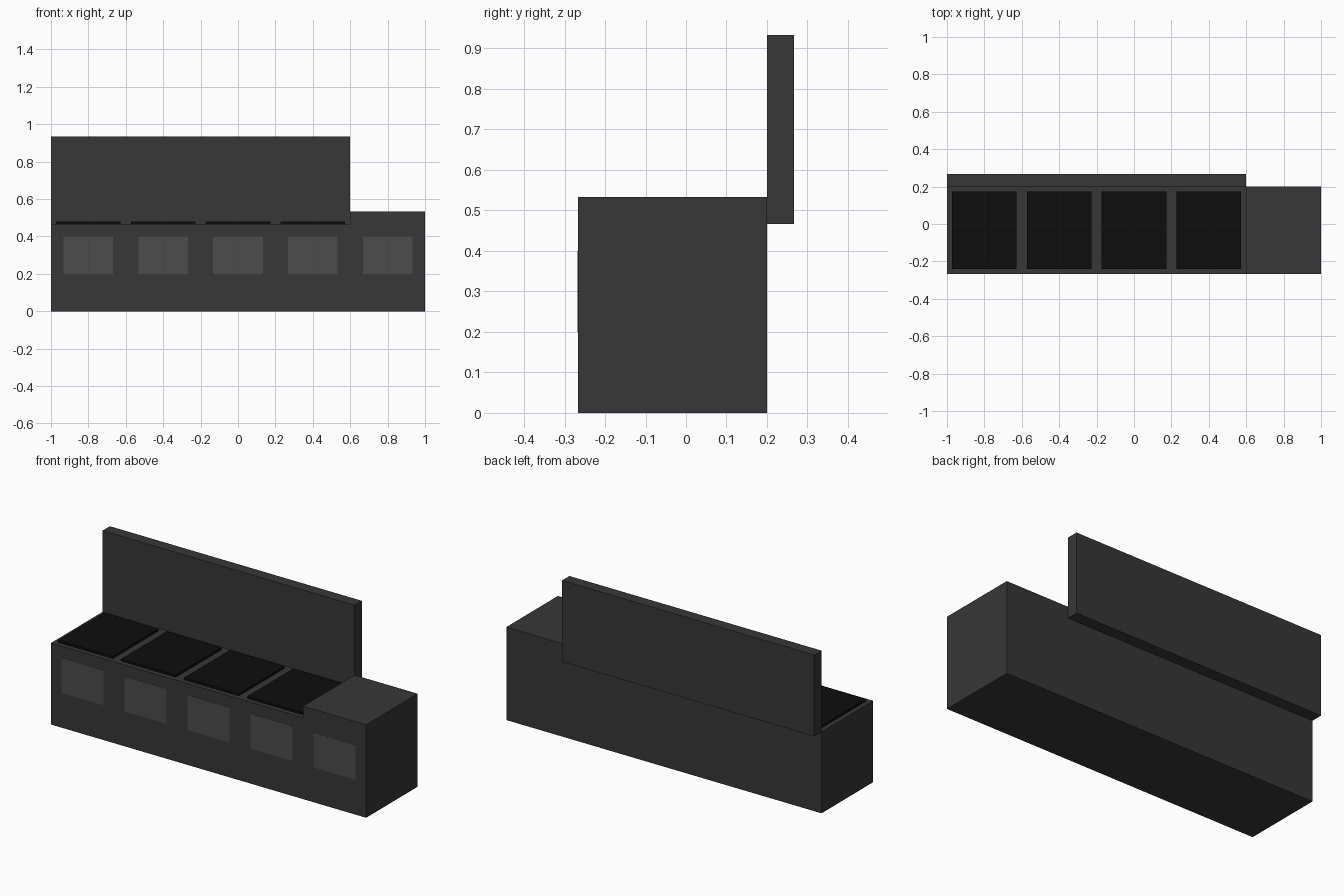
import bpy, bmesh

if "Cube" in bpy.data.objects:
    bpy.data.objects.remove(bpy.data.objects["Cube"])


def material(name, value):
    m = bpy.data.materials.new(name)
    m.diffuse_color = (value, value, value, 1)
    m.use_nodes = True
    m.node_tree.nodes["Principled BSDF"].inputs["Base Color"].default_value = m.diffuse_color
    return m


def add_object(name, bm, mat):
    bmesh.ops.recalc_face_normals(bm, faces=bm.faces)
    mesh = bpy.data.meshes.new(name)
    bm.to_mesh(mesh)
    bm.free()
    mesh.materials.append(mat)
    obj = bpy.data.objects.new(name, mesh)
    bpy.context.collection.objects.link(obj)
    return obj


def box(name, x, y, z, mat):
    bm = bmesh.new()
    bmesh.ops.create_cube(bm, size=1)
    for v in bm.verts:
        v.co = [(lo + hi) / 2 + c * (hi - lo) for c, (lo, hi) in zip(v.co, (x, y, z))]
    return add_object(name, bm, mat)


body_mat = material("dark_grey", 0.038)
panel_mat = material("mid_grey", 0.072)
pad_mat = material("near_black", 0.004)

FRONT, REAR, BACK = -0.267, 0.2, 0.267
SEAT, STEP, TOP = 0.467, 0.533, 0.933

# Base: stepped profile extruded front to back
profile = [(-1, 0), (1, 0), (1, STEP), (0.6, STEP), (0.6, SEAT), (-1, SEAT)]
bm = bmesh.new()
face = bm.faces.new([bm.verts.new((x, FRONT, z)) for x, z in profile])
ext = bmesh.ops.extrude_face_region(bm, geom=[face])
bmesh.ops.translate(bm, vec=(0, REAR - FRONT, 0),
                    verts=[g for g in ext["geom"] if isinstance(g, bmesh.types.BMVert)])
add_object("bench_base", bm, body_mat)

# Backrest board standing behind the seats
box("backrest", (-1, 0.6), (REAR, BACK), (SEAT, TOP), body_mat)

# Seat pads
for i in range(4):
    cx = -0.8 + 0.4 * i
    box(f"seat_pad_{i + 1}", (cx - 0.173, cx + 0.173), (-0.24, 0.175), (SEAT, 0.48), pad_mat)

# Thin square panels along the front
for i in range(5):
    cx = -0.8 + 0.4 * i
    box(f"front_panel_{i + 1}", (cx - 0.133, cx + 0.133), (FRONT - 0.001, FRONT + 0.001),
        (0.2, 0.4), panel_mat)
